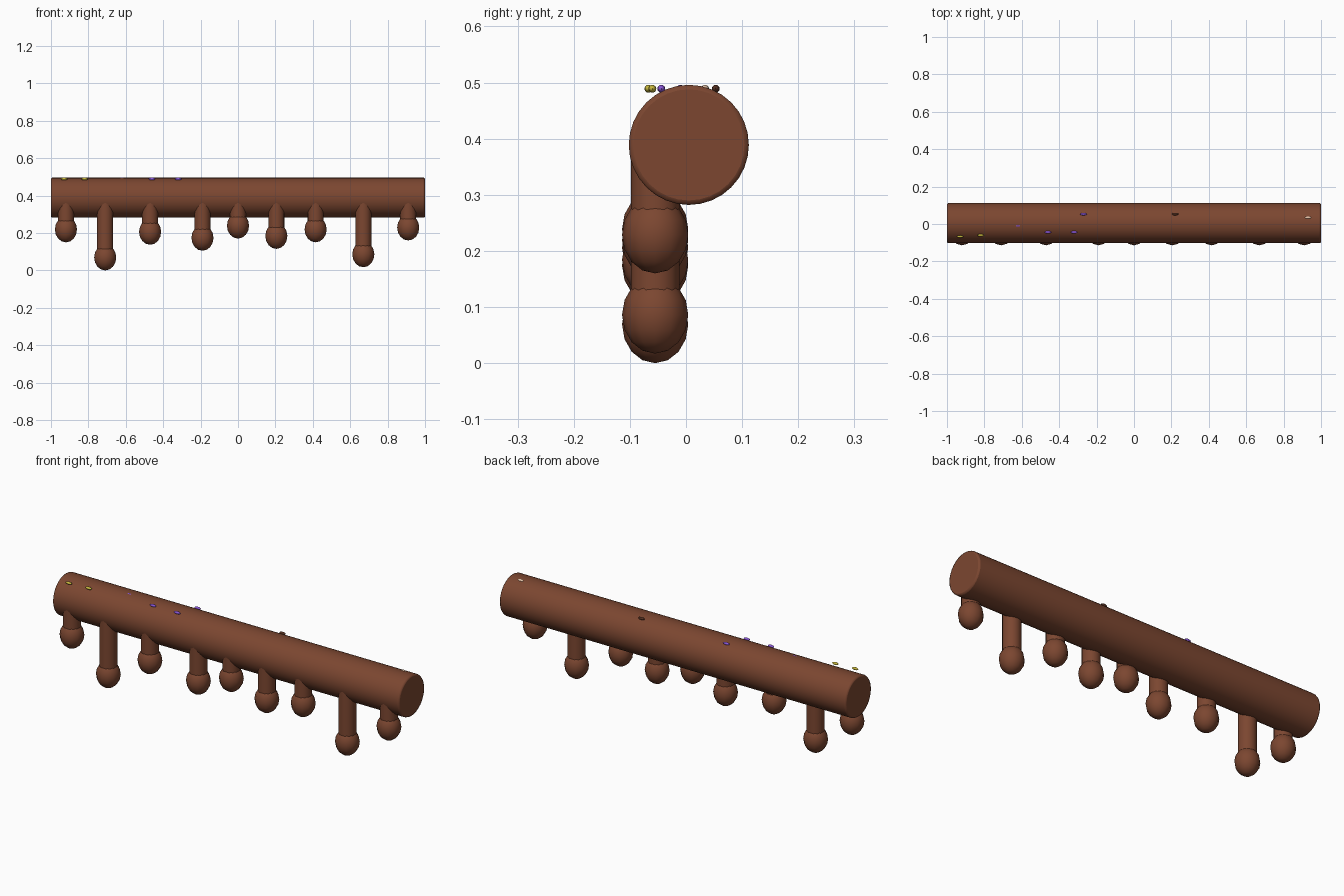
import bpy
from math import pi, radians

cube = bpy.data.objects.get("Cube")
if cube:
    bpy.data.objects.remove(cube, do_unlink=True)


def material(name, rgb):
    m = bpy.data.materials.new(name)
    m.use_nodes = True
    m.diffuse_color = (*rgb, 1)
    m.node_tree.nodes["Principled BSDF"].inputs["Base Color"].default_value = (*rgb, 1)
    return m


chocolate = material("chocolate", (0.2, 0.062, 0.03))
yellow = material("yellow", (0.6, 0.5, 0.05))
purple = material("purple", (0.27, 0.1, 0.72))
dark = material("dark brown", (0.09, 0.03, 0.015))
cream = material("cream", (0.82, 0.58, 0.42))


def finish(name, mat, angle=40):
    ob = bpy.context.object
    ob.name = name
    ob.data.materials.append(mat)
    bpy.ops.object.shade_smooth_by_angle(angle=radians(angle))
    return ob


def cylinder(name, mat, radius, depth, location, sides, rotation=(0, 0, 0)):
    bpy.ops.mesh.primitive_cylinder_add(vertices=sides, radius=radius, depth=depth,
                                        location=location, rotation=rotation)
    return finish(name, mat)


def ellipsoid(name, mat, size, location, segments, rings):
    bpy.ops.mesh.primitive_uv_sphere_add(segments=segments, ring_count=rings,
                                         radius=1, location=location)
    bpy.context.object.scale = size
    bpy.ops.object.transform_apply(location=False, rotation=False, scale=True)
    return finish(name, mat, 60)


# Main horizontal bar with softened rims
LOG_Z = 0.389
bar = cylinder("icing_bar", chocolate, 0.107, 2, (0, 0.005, LOG_Z), 32, (0, pi / 2, 0))
bevel = bar.modifiers.new("rim", "BEVEL")
bevel.width = 0.008
bevel.segments = 2
bevel.limit_method = "ANGLE"
bevel.angle_limit = radians(40)

# Hanging drips: x position and lowest point
DRIP_Y = -0.055
BULB_H = 0.069
drips = [(-0.92, 0.15), (-0.71, 0.0), (-0.47, 0.137), (-0.19, 0.105), (0, 0.17),
         (0.205, 0.115), (0.415, 0.15), (0.67, 0.017), (0.91, 0.16)]
for i, (x, low) in enumerate(drips, 1):
    centre = low + BULB_H
    cylinder(f"drip_stem_{i}", chocolate, 0.043, LOG_Z - centre,
             (x, DRIP_Y, (LOG_Z + centre) / 2), 16)
    ellipsoid(f"drip_bulb_{i}", chocolate, (0.059, 0.059, BULB_H),
              (x, DRIP_Y, centre), 12, 8)

# Sprinkles along the top
sprinkles = [(-0.93, -0.067, yellow), (-0.82, -0.06, yellow), (-0.46, -0.044, purple),
             (-0.32, -0.044, purple), (-0.27, 0.053, purple), (-0.62, -0.01, purple),
             (0.22, 0.053, dark), (0.93, 0.034, cream)]
for i, (x, y, mat) in enumerate(sprinkles, 1):
    ellipsoid(f"sprinkle_{i}", mat, (0.018, 0.007, 0.007), (x, y, 0.489), 12, 8)
